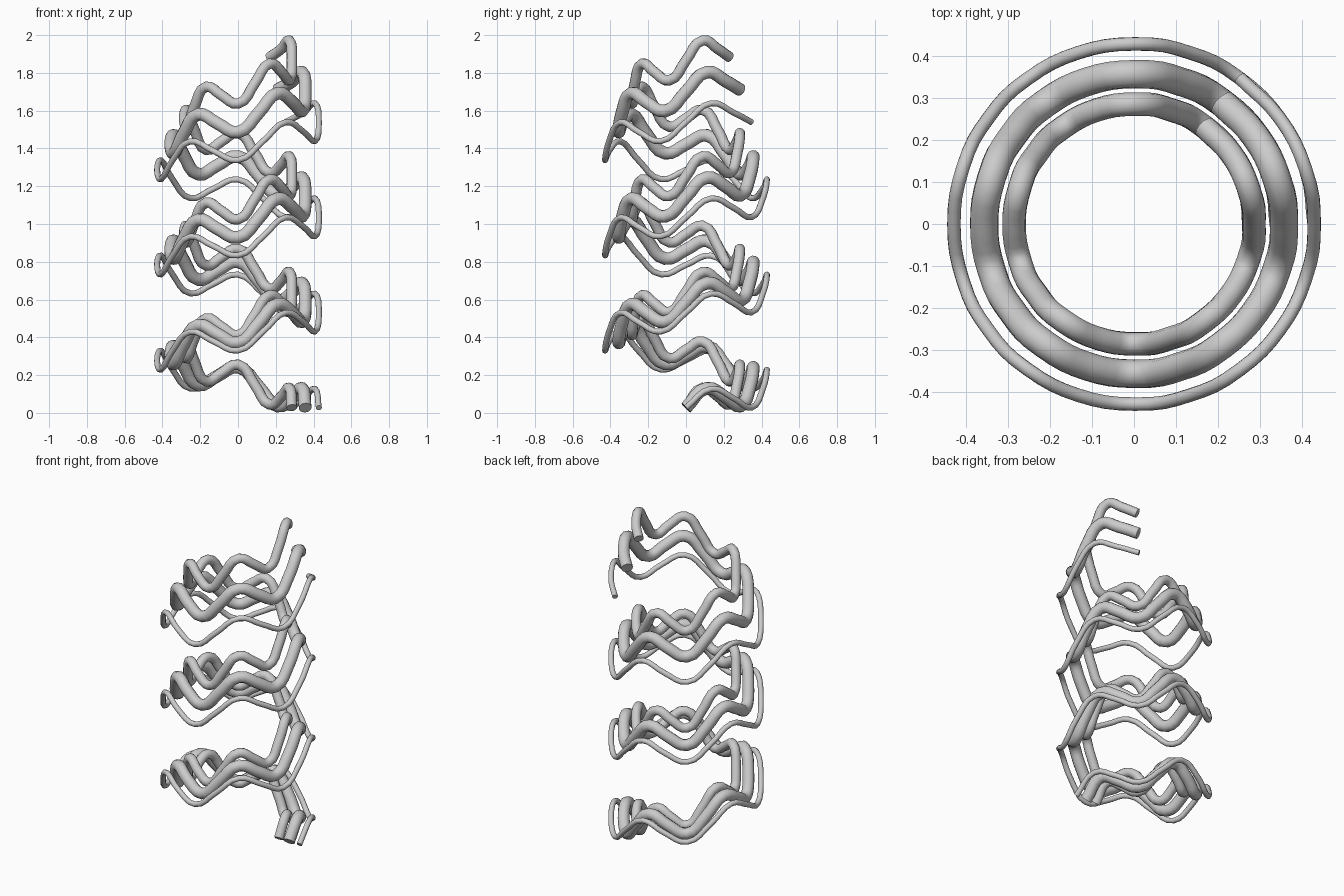
import bpy
from math import sin, cos, radians

if "Cube" in bpy.data.objects:
    bpy.data.objects.remove(bpy.data.objects["Cube"])

STEP = 18        # degrees between path points (20 per turn)
COUNT = 64       # a little over three turns
BASE = 0.027     # height of the first point
WAVE = 0.075     # height of the ripple, five per turn


def wavy_coil(name, radius, tube, pitch):
    """Round tube following a rising, rippling helix."""
    curve = bpy.data.curves.new(name, 'CURVE')
    curve.dimensions = '3D'
    curve.resolution_u = 4
    curve.bevel_depth = tube
    curve.bevel_resolution = 4
    curve.use_fill_caps = True
    spline = curve.splines.new('BEZIER')
    spline.bezier_points.add(COUNT - 1)
    for i, p in enumerate(spline.bezier_points):
        a = radians(i * STEP)
        z = BASE + pitch * i * STEP / 360 + WAVE * sin(5 * a)
        p.co = (radius * cos(a), radius * sin(a), z)
    for p in spline.bezier_points:
        p.handle_left_type = p.handle_right_type = 'AUTO'
    obj = bpy.data.objects.new(name, curve)
    bpy.context.collection.objects.link(obj)

    # turn the tube into a mesh with crisp end caps
    bpy.ops.object.select_all(action='DESELECT')
    obj.select_set(True)
    bpy.context.view_layer.objects.active = obj
    bpy.context.view_layer.update()
    bpy.ops.object.convert(target='MESH')
    bpy.ops.object.shade_smooth_by_angle(angle=radians(50))


# three concentric coils, the inner one climbing fastest
wavy_coil("inner_coil", 0.285, 0.028, 0.613)
wavy_coil("middle_coil", 0.356, 0.034, 0.558)
wavy_coil("outer_coil", 0.428, 0.016, 0.504)
